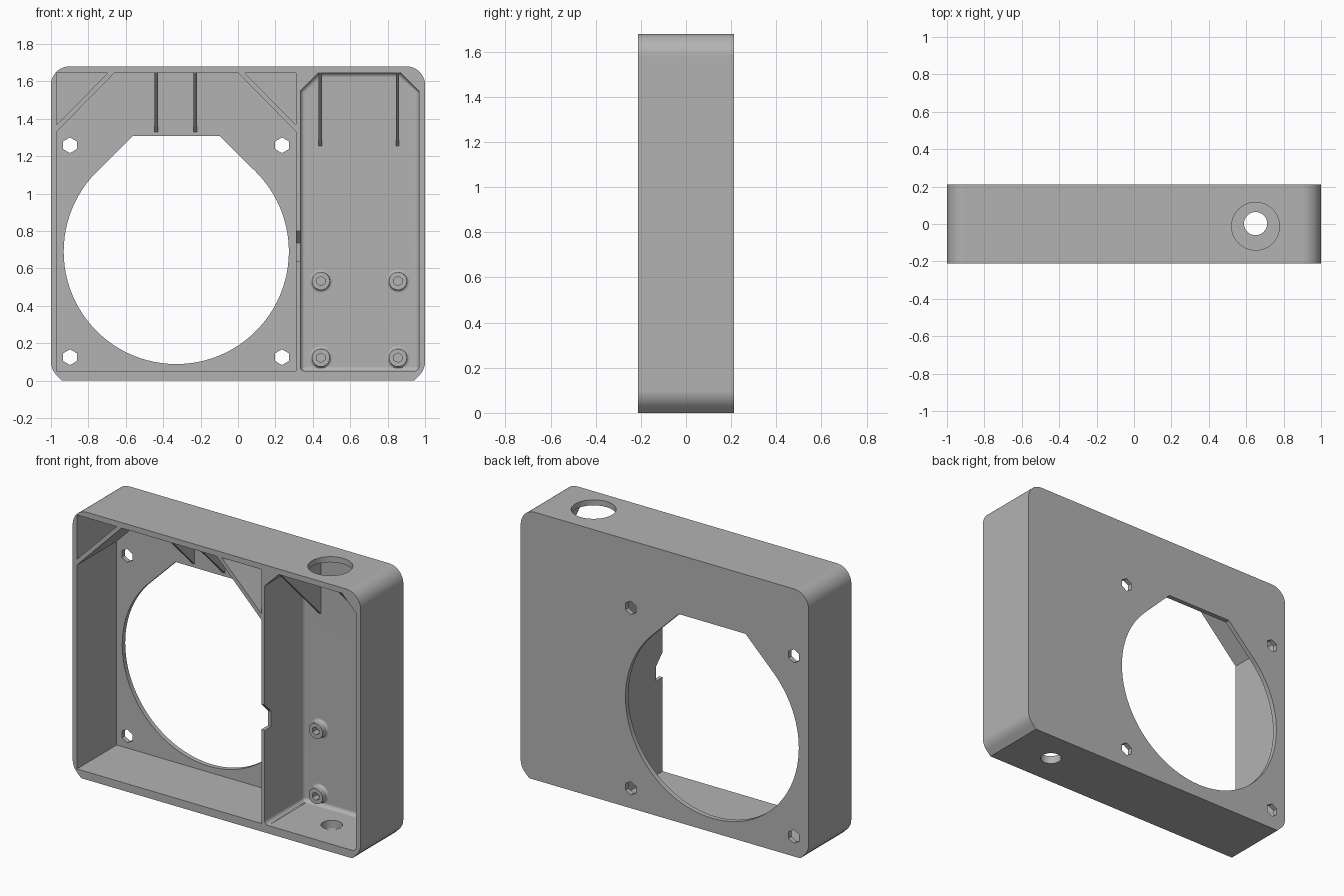
import bpy, bmesh
from math import sin, cos, pi, radians

cube = bpy.data.objects.get("Cube")
if cube:
    bpy.data.objects.remove(cube, do_unlink=True)

GREY = (0.45, 0.45, 0.45, 1)
mat = bpy.data.materials.new("plain grey")
mat.use_nodes = True
mat.diffuse_color = GREY
mat.node_tree.nodes["Principled BSDF"].inputs["Base Color"].default_value = GREY

FRONT, BACK, FLOOR = -0.212, 0.212, 0.182   # depth of rim, back and pocket floor
OUT = -0.3                                  # cutters start ahead of the rim
TOP = 1.645                                 # underside of the top wall


def finish(name, bm):
    bmesh.ops.recalc_face_normals(bm, faces=bm.faces)
    mesh = bpy.data.meshes.new(name)
    bm.to_mesh(mesh)
    bm.free()
    mesh.materials.append(mat)
    obj = bpy.data.objects.new(name, mesh)
    bpy.context.collection.objects.link(obj)
    return obj


def prism_mesh(points, axis, lo, hi):
    """Extrude a 2D outline along the named axis."""
    place = {"x": lambda a, b, d: (d, a, b),
             "y": lambda a, b, d: (a, d, b),
             "z": lambda a, b, d: (a, b, d)}[axis]
    bm = bmesh.new()
    near, far = [[bm.verts.new(place(a, b, d)) for a, b in points] for d in (lo, hi)]
    bm.faces.new(near)
    bm.faces.new(far)
    for i in range(len(points)):
        j = (i + 1) % len(points)
        bm.faces.new((near[i], near[j], far[j], far[i]))
    return bm


def prism(name, points, axis, lo, hi):
    return finish(name, prism_mesh(points, axis, lo, hi))


def arc(cx, cy, r, start, end, n):
    angles = [radians(start + (end - start) * i / n) for i in range(n + 1)]
    return [(cx + r * cos(a), cy + r * sin(a)) for a in angles]


def ring(cx, cy, r, n):
    return arc(cx, cy, r, 90, 450, n)[:-1]


def cut(target, cutter):
    mod = target.modifiers.new("cut", "BOOLEAN")
    mod.operation = "DIFFERENCE"
    mod.solver = "EXACT"
    mod.object = cutter
    bpy.context.view_layer.objects.active = target
    bpy.ops.object.modifier_apply(modifier=mod.name)
    bpy.data.objects.remove(cutter, do_unlink=True)


def smooth(obj):
    bpy.ops.object.select_all(action="DESELECT")
    obj.select_set(True)
    bpy.context.view_layer.objects.active = obj
    bpy.ops.object.shade_smooth_by_angle(angle=radians(30))
    mod = obj.modifiers.new("even shading", "WEIGHTED_NORMAL")
    mod.keep_sharp = True


# Housing: round top corners, bottom corners half round and half chamfer
outline = [(0.941, 0)] + arc(0.9, 0.1, 0.1, -45, 0, 6) + arc(0.9, 1.58, 0.1, 0, 90, 12)
outline += [(-x, z) for x, z in reversed(outline)]
housing = prism("housing", outline, "y", FRONT, BACK)

# Large pocket, leaving diagonal braces across its top corners
cut(housing, prism("large_pocket_cutter", [
    (-0.97, 0.05), (0.31, 0.05), (0.31, 1.33), (0, TOP), (-0.66, TOP), (-0.97, 1.33)],
    "y", OUT, FLOOR))
for wall, inner in ((-0.97, -0.695), (0.31, 0.035)):
    cut(housing, prism("corner_cutter", [(wall, 1.368), (wall, TOP), (inner, TOP)],
                       "y", OUT, FLOOR))

# Small pocket with rounded floor edges and lower corners
bm = prism_mesh([(0.333, 0.05), (0.968, 0.05), (0.968, 1.547), (0.87, TOP),
                 (0.431, TOP), (0.333, 1.547)], "y", OUT, FLOOR)
rounded = [e for e in bm.edges
           if all(v.co.y > 0 for v in e.verts) or all(v.co.z < 0.1 for v in e.verts)
           and abs(e.verts[0].co.y - e.verts[1].co.y) > 0.1]
bmesh.ops.bevel(bm, geom=rounded, offset=0.025, segments=5, profile=0.5, affect="EDGES")
cut(housing, finish("small_pocket_cutter", bm))

# Big round opening with a flat-topped peak
cut(housing, prism("opening_cutter",
                   arc(-0.33, 0.69, 0.602, 135, 405, 72) + [(-0.098, 1.308), (-0.562, 1.308)],
                   "y", 0.1, 0.3))

# Hexagonal screw holes around the opening
for x in (-0.898, 0.235):
    for z in (0.125, 1.258):
        cut(housing, prism("screw_cutter", ring(x, z, 0.042, 6), "y", 0.1, 0.3))

# Cable holes through the top and bottom walls
cut(housing, prism("top_hole_cutter", ring(0.65, -0.012, 0.128, 48), "z", 1.6, 1.8))
cut(housing, prism("bottom_hole_cutter", ring(0.65, 0.002, 0.062, 32), "z", -0.1, 0.1))

# Notch in the front edge of the divider
cut(housing, prism("notch_cutter", [
    (OUT, 0.64), (-0.147, 0.64), (-0.147, 0.735), (FLOOR - 0.394, 0.8), (OUT, 0.888)],
    "x", 0.3, 0.345))
smooth(housing)

# Triangular ribs under the top wall
for name, x, bottom in (("large_pocket_rib_right", -0.437, 1.33),
                        ("large_pocket_rib_left", -0.228, 1.33),
                        ("small_pocket_rib_right", 0.44, 1.253),
                        ("small_pocket_rib_left", 0.853, 1.253)):
    prism(name, [(FLOOR + 0.01, bottom), (FLOOR, bottom), (FLOOR - (TOP - bottom), TOP),
                 (FLOOR - (TOP - bottom), TOP + 0.01), (FLOOR + 0.01, TOP + 0.01)],
          "x", x - 0.009, x + 0.009)

# Standoffs with flared feet and hexagonal sockets
foot = [(0.062 - 0.014 * sin(a), FLOOR - 0.014 * (1 - cos(a)))
        for a in [pi / 2 * i / 4 for i in range(5)]]
profile = [(0.062, FLOOR + 0.01)] + foot + [(0.048, 0.138)]
for side, x in (("right", 0.443), ("left", 0.855)):
    for level, z in (("lower", 0.122), ("upper", 0.532)):
        bm = bmesh.new()
        rings = [[bm.verts.new((a, y, b)) for a, b in ring(x, z, r, 32)] for r, y in profile]
        for lower, upper in zip(rings, rings[1:]):
            for i in range(32):
                j = (i + 1) % 32
                bm.faces.new((lower[i], lower[j], upper[j], upper[i]))
        bm.faces.new(rings[0])
        bm.faces.new(rings[-1])
        standoff = finish(f"{level}_{side}_standoff", bm)
        cut(standoff, prism("socket_cutter", ring(x, z, 0.025, 6), "y", 0, FLOOR))
        smooth(standoff)
